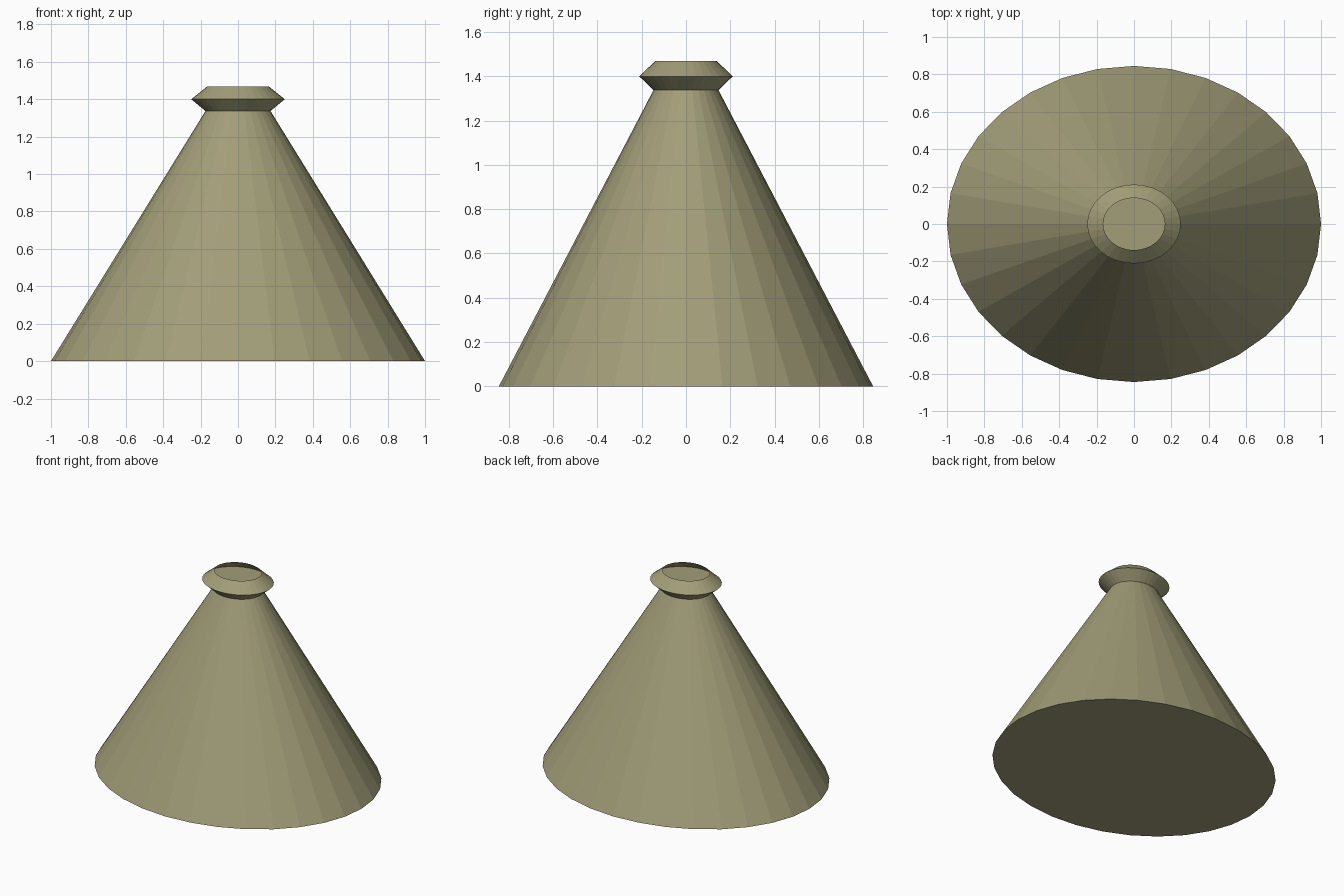
import bpy, bmesh
from math import cos, sin, pi

if "Cube" in bpy.data.objects:
    bpy.data.objects.remove(bpy.data.objects["Cube"])

SIDES = 32
SQUASH = 0.845  # depth of the oval relative to its width

mat = bpy.data.materials.new("olive")
mat.diffuse_color = (0.36, 0.34, 0.19, 1)
mat.use_nodes = True
mat.node_tree.nodes["Principled BSDF"].inputs["Base Color"].default_value = mat.diffuse_color


def oval_lathe(name, profile, cap_rings):
    """Sweep (radius, z) points round an oval; cap the listed rings."""
    bm = bmesh.new()
    rings = []
    for r, z in profile:
        rings.append([bm.verts.new((r * cos(2 * pi * i / SIDES),
                                    r * SQUASH * sin(2 * pi * i / SIDES), z))
                      for i in range(SIDES)])
    for a, b in zip(rings, rings[1:]):
        for i in range(SIDES):
            j = (i + 1) % SIDES
            bm.faces.new((a[i], a[j], b[j], b[i]))
    for k in cap_rings:
        ring = rings[k]
        bm.faces.new(ring[::-1] if k == 0 else ring)
    me = bpy.data.meshes.new(name)
    bm.to_mesh(me)
    bm.free()
    me.materials.append(mat)
    ob = bpy.data.objects.new(name, me)
    bpy.context.collection.objects.link(ob)
    return ob


# Tapered body with closed base
oval_lathe("body", [(1.0, 0), (0.135, 1.4)], [0])

# Flared collar: open at the top, with a floor at its widest ring
oval_lathe("collar", [(0.165, 1.33), (0.25, 1.4), (0.165, 1.468)], [1])
